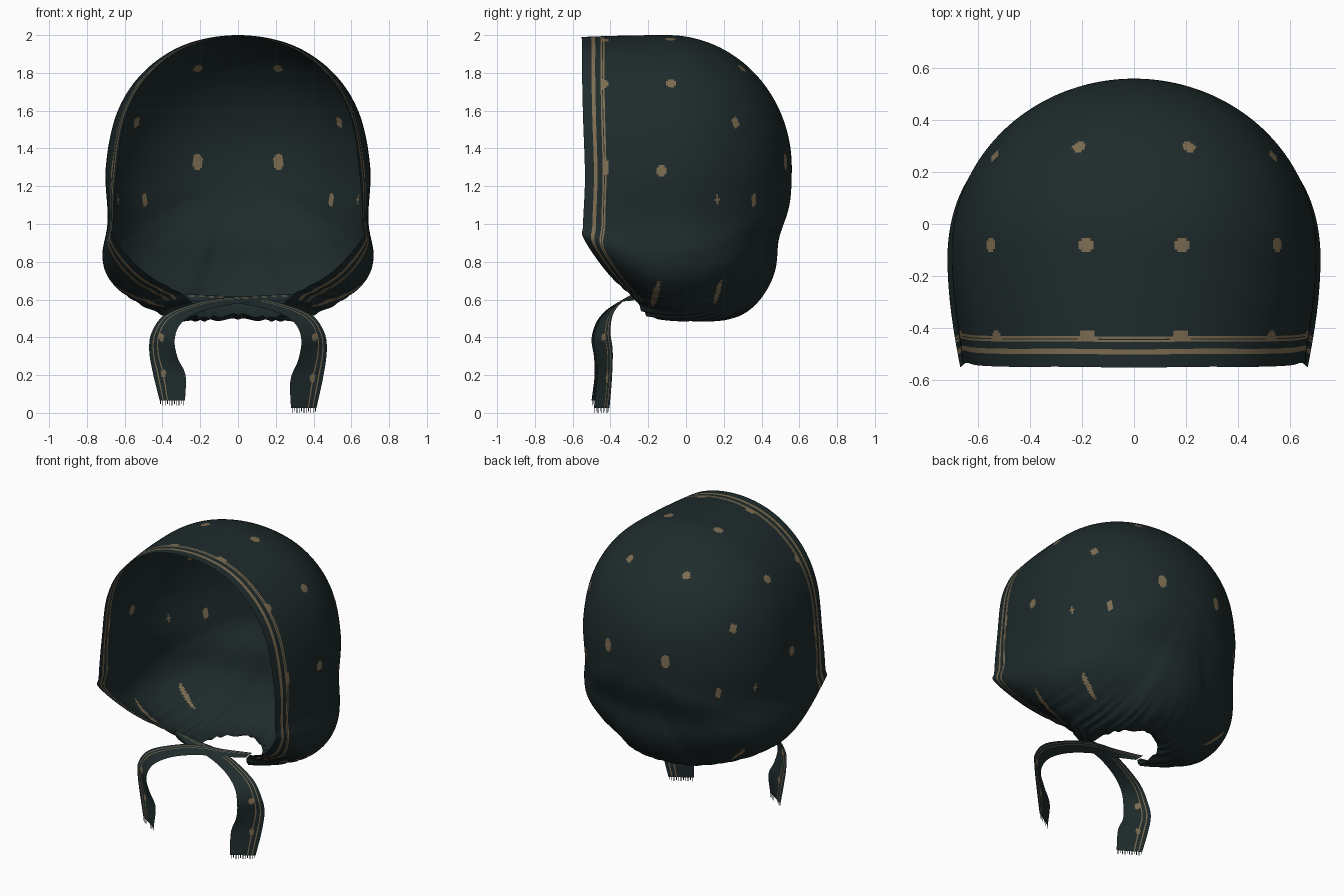
import bpy, math
from mathutils import Vector

if "Cube" in bpy.data.objects:
    bpy.data.objects.remove(bpy.data.objects["Cube"])


def material(name, color):
    m = bpy.data.materials.new(name)
    m.diffuse_color = (*color, 1)
    m.use_nodes = True
    m.node_tree.nodes["Principled BSDF"].inputs["Base Color"].default_value = m.diffuse_color
    return m


CLOTH = material("dark_teal_cloth", (0.0135, 0.0240, 0.0248))
GOLD = material("muted_gold", (0.205, 0.152, 0.083))


def catmull(p0, p1, p2, p3, t):
    return 0.5 * (2 * p1 + (p2 - p0) * t + (2 * p0 - 5 * p1 + 4 * p2 - p3) * t * t
                  + (3 * p1 - p0 - 3 * p2 + p3) * t ** 3)


def smoothstep(a, b, x):
    t = min(1, max(0, (x - a) / (b - a)))
    return t * t * (3 - 2 * t)


def make_object(name, verts, faces, mats):
    me = bpy.data.meshes.new(name)
    me.from_pydata(verts, [], faces)
    for m in (CLOTH, GOLD):
        me.materials.append(m)
    me.polygons.foreach_set("use_smooth", [True] * len(faces))
    me.polygons.foreach_set("material_index", mats)
    me.update()
    ob = bpy.data.objects.new(name, me)
    bpy.context.collection.objects.link(ob)
    return ob


# ---- bonnet shell: from a back pole, over a widest ring, to the open edge ----
POLE = Vector((0, 0.56, 1.3))
HALF = [  # (ring point, edge point), crown to nape
    ((0, -.1, 2.0), (0, -.553, 1.99)),
    ((.28, -.1, 1.95), (.265, -.55, 1.94)),
    ((.5, -.1, 1.805), (.475, -.55, 1.785)),
    ((.64, -.1, 1.59), (.597, -.545, 1.56)),
    ((.70, -.1, 1.30), (.645, -.535, 1.25)),
    ((.69, -.1, 1.02), (.66, -.545, 1.0)),
    ((.718, -.13, .82), (.655, -.54, .92)),
    ((.66, -.1, .68), (.49, -.415, .74)),
    ((.5, -.06, .565), (.27, -.28, .61)),
    ((.33, -.02, .497), (.215, -.19, .51)),
    ((.2, .1, .488), (.17, .02, .505)),
    ((0, .18, .495), (0, .12, .52)),
]
flip = lambda p: (-p[0], p[1], p[2])
KEYS = HALF + [(flip(a), flip(b)) for a, b in HALF[-2:0:-1]]
RING = [Vector(a) for a, b in KEYS]
EDGE = [Vector(b) for a, b in KEYS]
N, SUB, COLS = len(KEYS), 24, 130
RIM = [.119, .110, .106, .098, .07, .06, .05, .025, 0]     # distances from the edge


def row_points(i, t):
    m, e = (catmull(*[c[(i + k) % N] for k in (-1, 0, 1, 2)], t) for c in (RING, EDGE))
    u = i + t
    u = min(u, N - u)
    p = 2 + .25 * smoothstep(6, 11, u)
    dense = []
    for k in range(61):                            # rounded back
        a = k / 60 * math.pi / 2
        f = math.sin(a) ** (2 / p)
        g = max(0, math.cos(a)) ** (2 / p)
        q = Vector((m.x * f, m.y + (POLE.y - m.y) * g, POLE.z + (m.z - POLE.z) * f))
        # slight waist across the nape
        q.y -= .035 * math.exp(-((q.z - .92) / .13) ** 2) * smoothstep(0, .45, q.y)
        dense.append(q)
    mid = Vector((m.x, (m.y + e.y) / 2, m.z))
    for k in range(1, 31):                         # run forward to the edge
        s = k / 30
        dense.append(m * (1 - s) ** 2 + mid * 2 * s * (1 - s) + e * s * s)
    # gathers toward the neck
    w = smoothstep(6.7, 9, u)
    for k, q in enumerate(dense):
        amp = .007 * w * smoothstep(30, 75, k) * math.sin(u * 15 + 1.3 * math.sin(u * 5))
        q += Vector((q.x, q.y, q.z - POLE.z)).normalized() * amp
    # resample by length so the trim keeps an even width
    acc = [0]
    for a, b in zip(dense, dense[1:]):
        acc.append(acc[-1] + (b - a).length)
    total = acc[-1]
    targets = [(total - RIM[0]) * c / COLS for c in range(1, COLS)] + [total - d for d in RIM]
    out, j = [], 0
    for d in targets:
        while j < len(acc) - 2 and acc[j + 1] < d:
            j += 1
        out.append(dense[j].lerp(dense[j + 1], (d - acc[j]) / (acc[j + 1] - acc[j])))
    return out, u


verts, faces, mats, rows_u = [POLE], [], [], []
for i in range(N):
    for s in range(SUB):
        pts, u = row_points(i, s / SUB)
        verts += pts
        rows_u.append(u)
R, C = len(rows_u), COLS + len(RIM) - 2
C = len(pts)
for r in range(R):
    a, b = 1 + r * C, 1 + (r + 1) % R * C
    faces.append((0, a, b))
    mats.append(0)
    for c in range(C - 1):
        faces.append((a + c, a + c + 1, b + c + 1, b + c))
        from_edge = C - 2 - c
        # trim lines along the face opening: one wide, two fine
        mats.append(int(rows_u[r] < 8 and from_edge in (2, 3, 5, 7)))

# printed dots: x, y, z, half width, half height
DOTS = [(.21, .3, 1.82, .027, .027), (.54, .27, 1.54, .023, .032), (.21, .53, 1.33, .028, .044),
        (.48, .35, 1.13, .018, .036), (.19, -.08, 1.98, .027, .027), (.54, -.08, 1.74, .026, .026),
        (.7, -.125, 1.28, .024, .036), (.18, -.445, 1.97, .037, .037), (.52, -.445, 1.74, .038, .038),
        (.68, -.445, 1.3, .032, .048), (.64, .17, 1.13, .011, .022), (.55, -.16, .63, .018, .085),
        (.48, .145, .685, .012, .065)]
centres = [sum((verts[k] for k in f), Vector()) / len(f) for f in faces]
for x, y, z, w, h in DOTS:
    for sx in (-1, 1):
        goal = Vector((sx * x, y, z))
        mid = min(centres, key=lambda q: (q - goal).length_squared)
        streak = h > .06                           # smeared where the cloth is gathered
        wide, lean = (.25, .28) if streak else (w, 0)
        for k, q in enumerate(centres):
            if abs(q.z - mid.z) > h or q.x * sx < 0 or (y < -.4 and q.y < -.452):
                continue
            d = q - mid
            dy = d.y - lean * d.z
            if (d.x / wide) ** 2 + (dy / w) ** 2 + (d.z / h) ** 2 < 1:
                mats[k] = 1
make_object("bonnet_shell", verts, faces, mats)


# ---- tie straps: ribbons crossing under the chin, then hanging ----
OUTER = [(.29, -.26, .63), (.1, -.29, .62), (-.05, -.30, .612), (-.2, -.335, .59), (-.38, -.385, .525),
         (-.455, -.40, .43), (-.47, -.388, .33), (-.45, -.392, .2), (-.415, -.405, .05)]
INNER = [(.25, -.28, .595), (.1, -.34, .588), (-.05, -.37, .572), (-.2, -.42, .535), (-.30, -.465, .475),
         (-.335, -.488, .39), (-.32, -.475, .29), (-.278, -.472, .19), (-.28, -.488, .05)]
ACROSS, STEPS = 24, 16


def strap(name, side, drop, forward):
    def path(keys):
        k = [Vector((side * x, y - forward * smoothstep(.3, 0, x), z - drop * smoothstep(.4, .05, z)))
             for x, y, z in keys]
        k = [2 * k[0] - k[1]] + k + [2 * k[-1] - k[-2]]
        pts = [catmull(*k[i:i + 4], s / STEPS) for i in range(len(k) - 3) for s in range(STEPS)]
        return pts + [k[-2]]
    out, inn = path(OUTER), path(INNER)
    verts, faces, mats = [], [], []
    for a, b in zip(out, inn):
        verts += [a.lerp(b, c / ACROSS) for c in range(ACROSS + 1)]
    w = ACROSS + 1
    for r in range(len(out) - 1):
        for c in range(ACROSS):
            f = (r * w + c, r * w + c + 1, (r + 1) * w + c + 1, (r + 1) * w + c)
            faces.append(f if side > 0 else f[::-1])
            q = sum((verts[k] for k in f), Vector()) / 4
            dot = any(((q.x - side * x) / .014) ** 2 + ((q.z - z) / .022) ** 2 < 1
                      for x, z in ((-.395, .2 - drop * .6), (-.405, .4)))
            mats.append(int(c in (3, 7) or dot))
    # frayed end threads
    a, b = out[-1], inn[-1]
    for n in range(11):
        f0, base = n / 11 + .02, len(verts)
        p, q = a.lerp(b, f0), a.lerp(b, f0 + .03)
        fall = Vector((0, 0, -.025 if n % 3 else -.018))
        verts += [p, q, q + fall, p + fall]
        faces.append((base, base + 1, base + 2, base + 3))
        mats.append(0)
    make_object(name, verts, faces, mats)


strap("left_tie_strap", 1, -.015, .012)
strap("right_tie_strap", -1, .025, 0)
